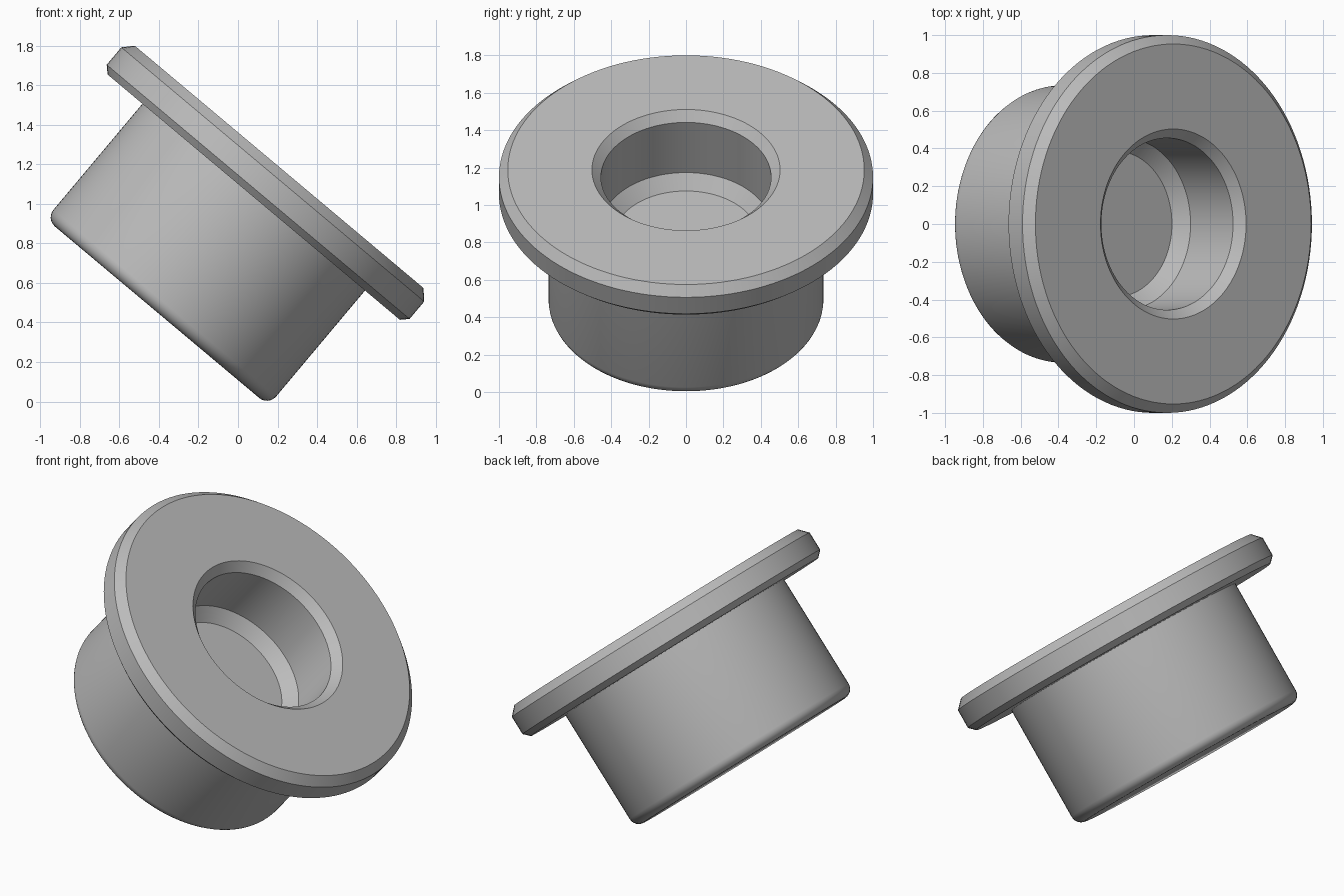
import bpy, bmesh, math
from mathutils import Matrix, Vector

SEGMENTS = 128
TILT = math.radians(40)
FACE_CENTRE = Vector((0.208, 0, 1.187))   # centre of the flange's outer face

cube = bpy.data.objects.get("Cube")
if cube:
    bpy.data.objects.remove(cube, do_unlink=True)

grey = bpy.data.materials.new("plain grey")
grey.use_nodes = True
colour = (0.5, 0.5, 0.5, 1)
grey.diffuse_color = colour
grey.node_tree.nodes["Principled BSDF"].inputs["Base Color"].default_value = colour


def fillet(radius, depth, size, steps=6):
    """Rounded outer corner, as (radius, height) points from side to base."""
    arc = [math.pi / 2 * i / steps for i in range(steps + 1)]
    return [(radius - size + size * math.cos(a), depth + size - size * math.sin(a))
            for a in arc]


def lathe(name, profile):
    """Turn a (radius, height) profile around the tilted axis."""
    bm = bmesh.new()
    verts = [bm.verts.new((r, 0, h)) for r, h in profile]
    edges = [bm.edges.new(pair) for pair in zip(verts, verts[1:])]
    bmesh.ops.spin(bm, geom=verts + edges, cent=(0, 0, 0), axis=(0, 0, 1),
                   angle=math.tau, steps=SEGMENTS, use_duplicate=False)
    bmesh.ops.remove_doubles(bm, verts=bm.verts, dist=1e-5)
    bmesh.ops.recalc_face_normals(bm, faces=bm.faces)
    bm.transform(Matrix.Translation(FACE_CENTRE) @ Matrix.Rotation(TILT, 4, 'Y'))
    mesh = bpy.data.meshes.new(name)
    bm.to_mesh(mesh)
    bm.free()
    mesh.materials.append(grey)
    obj = bpy.data.objects.new(name, mesh)
    bpy.context.collection.objects.link(obj)
    bpy.ops.object.select_all(action='DESELECT')
    obj.select_set(True)
    bpy.context.view_layer.objects.active = obj
    bpy.ops.object.shade_smooth_by_angle(angle=math.radians(30))
    return obj


# Blind bore: flat floor, conical bottom, straight wall, chamfered mouth
bore = [(0, -0.47), (0.385, -0.47), (0.455, -0.4), (0.455, -0.05), (0.503, 0)]
# Flange: face, front chamfer, rim, back chamfer
flange = [(0.953, 0), (1, -0.05), (1, -0.165), (0.965, -0.2)]
# Plug body: straight side, rounded base edge, flat base
body = [(0.735, -0.2)] + fillet(0.735, -0.96, 0.06) + [(0, -0.96)]

lathe("flanged_plug", bore + flange + body)
